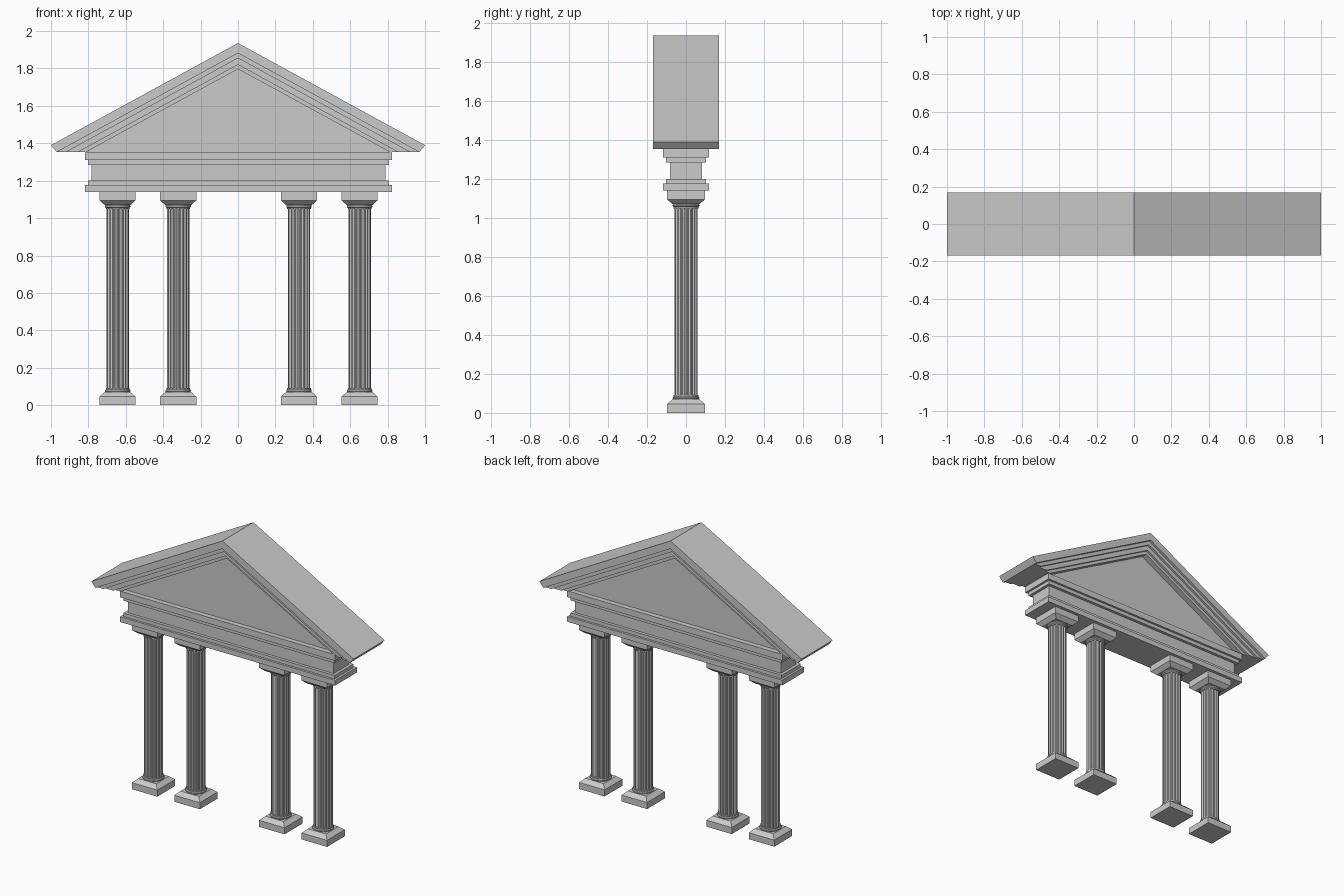
import bpy, bmesh
from math import sin, cos, pi

if "Cube" in bpy.data.objects:
    bpy.data.objects.remove(bpy.data.objects["Cube"])

COLUMN_H, PEDIMENT_Z, SLOPE = 1.14, 1.353, 0.546
SHIFT = 0.003  # columns and entablature sit slightly off the roof centre


def make_object(name, bm, loc=(0, 0, 0)):
    bmesh.ops.recalc_face_normals(bm, faces=bm.faces)
    mesh = bpy.data.meshes.new(name)
    bm.to_mesh(mesh)
    bm.free()
    return link(name, mesh, loc)


def link(name, mesh, loc):
    obj = bpy.data.objects.new(name, mesh)
    obj.location = loc
    bpy.context.collection.objects.link(obj)
    return obj


def loft(bm, rings, caps=True):
    """Skin a list of equal-length closed rings of points."""
    rows = [[bm.verts.new(p) for p in ring] for ring in rings]
    n = len(rows[0])
    for a, b in zip(rows, rows[1:]):
        for i in range(n):
            j = (i + 1) % n
            bm.faces.new((a[i], a[j], b[j], b[i]))
    if caps:
        bm.faces.new(rows[0])
        bm.faces.new(rows[-1])
    return rows


def rect(hx, hy, z):
    return [(-hx, -hy, z), (hx, -hy, z), (hx, hy, z), (-hx, hy, z)]


def circle(r, z, n=32):
    return [(r * cos(2 * pi * i / n), r * sin(2 * pi * i / n), z) for i in range(n)]


def fluted(r, z, flutes=16):
    # each flute: two ridge edges and a hollow between them
    ring = []
    for i in range(flutes):
        for t, depth in ((0.0, 0), (0.25, 0), (0.42, 0.004), (0.625, 0.006), (0.83, 0.004)):
            a = 2 * pi * (i + t) / flutes
            ring.append(((r - depth) * cos(a), (r - depth) * sin(a), z))
    return ring


# Column: square plinth, rounded collar and fluted shaft, mirrored top and bottom
bm = bmesh.new()
for flip in (False, True):
    def zz(z):
        return COLUMN_H - z if flip else z
    loft(bm, [rect(h, h, zz(z)) for h, z in ((0.097, 0), (0.097, 0.045), (0.069, 0.07))])
    loft(bm, [circle(r, zz(z)) for r, z in
              ((0.064, 0.068), (0.068, 0.073), (0.068, 0.08), (0.063, 0.085), (0.063, 0.092))])
loft(bm, [fluted(0.06, 0.09), fluted(0.06, COLUMN_H - 0.09)])
names = ("outer_left", "inner_left", "inner_right", "outer_right")
xs = (-0.647, -0.323, 0.323, 0.647)
first = make_object("column_" + names[0], bm, (xs[0] + SHIFT, 0, 0))
for name, x in zip(names[1:], xs[1:]):
    link("column_" + name, first.data, (x + SHIFT, 0, 0))

# Entablature: stepped beam, one stacked outline
bm = bmesh.new()
steps = ((0.82, 1.14, 1.176), (0.805, 1.176, 1.2), (0.785, 1.2, 1.285),
         (0.805, 1.285, 1.31), (0.82, 1.31, PEDIMENT_Z))
loft(bm, [rect(h, h - 0.702, z) for h, z0, z1 in steps for z in (z0, z1)])
make_object("entablature", bm, (SHIFT, 0, 0))

# Raking cornice: stepped section (depth, apex height) carried over the gable
front = ((0.169, 1.936), (0.169, 1.882), (0.152, 1.882), (0.152, 1.855),
         (0.137, 1.855), (0.137, 1.82), (0.122, 1.82), (0.122, 1.797))
section = [(-y, a) for y, a in front] + [(y, a) for y, a in reversed(front)]
bm = bmesh.new()


def foot(y, a, side):
    if a > 1.9:  # eave tip
        return (side, y, a - SLOPE)
    return (side * (a - PEDIMENT_Z) / SLOPE, y, PEDIMENT_Z)


rows = loft(bm, [[foot(y, a, -1) for y, a in section],
                 [(0, y, a) for y, a in section],
                 [foot(y, a, 1) for y, a in section]], caps=False)
for row in (rows[0], rows[-1]):
    bm.faces.new((row[0], row[1], row[-2], row[-1]))  # eave end
    bm.faces.new(row[1:-1])                           # level underside
make_object("raking_cornice", bm)

# Tympanum: recessed triangular wall
bm = bmesh.new()
w = (1.797 - PEDIMENT_Z) / SLOPE
loft(bm, [[(-w, y, PEDIMENT_Z), (w, y, PEDIMENT_Z), (0, y, 1.797)] for y in (-0.083, 0.083)])
make_object("tympanum", bm)

# Smooth the round parts, keep edges crisp
bpy.ops.object.select_all(action='DESELECT')
first.select_set(True)
bpy.context.view_layer.objects.active = first
bpy.ops.object.shade_smooth_by_angle(angle=0.5)
